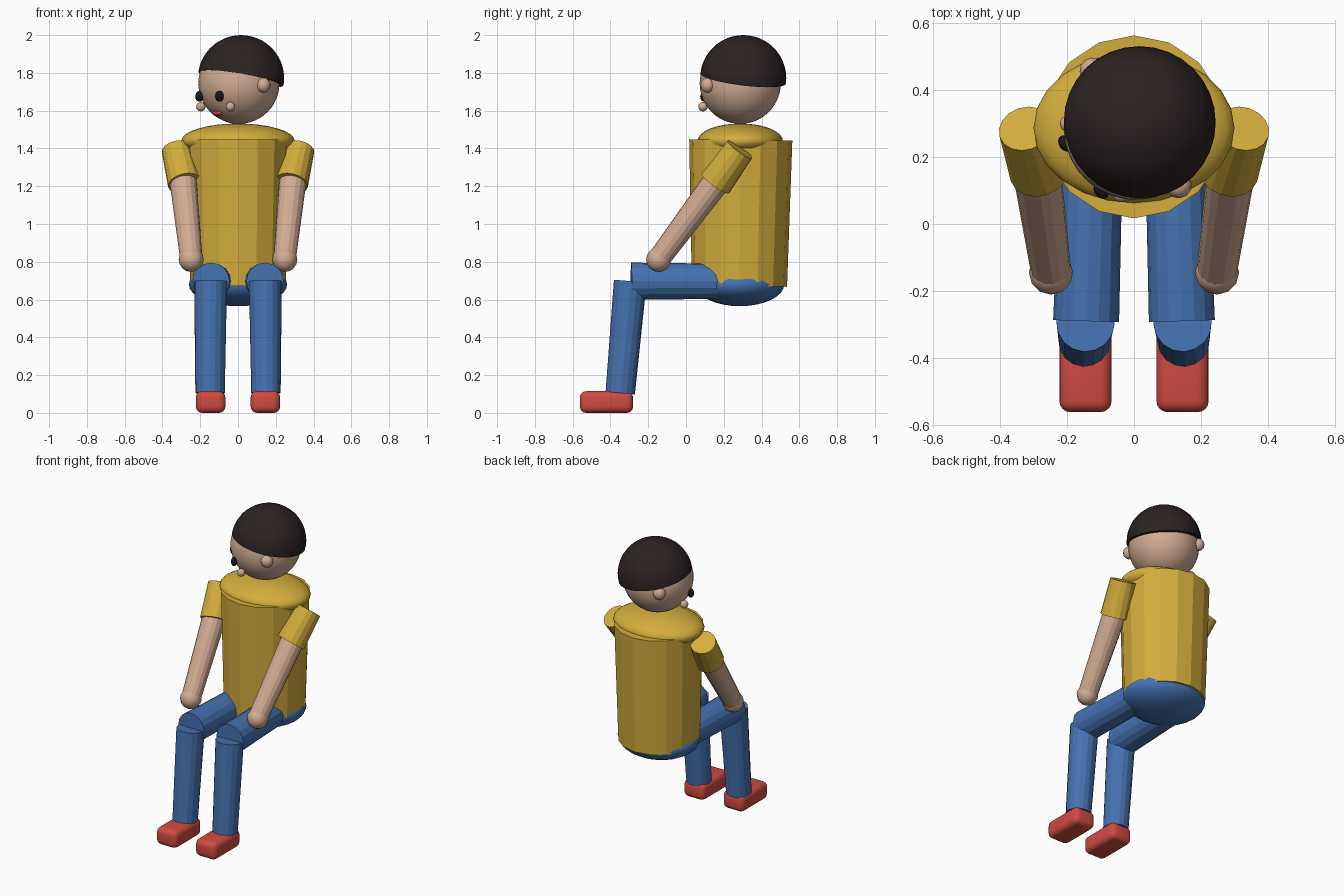
import bpy, bmesh, math
from mathutils import Vector, Matrix

if "Cube" in bpy.data.objects:
    bpy.data.objects.remove(bpy.data.objects["Cube"], do_unlink=True)


def material(name, rgb):
    m = bpy.data.materials.new(name)
    m.use_nodes = True
    m.diffuse_color = (*rgb, 1)
    m.node_tree.nodes["Principled BSDF"].inputs["Base Color"].default_value = (*rgb, 1)
    return m


SKIN = material("skin", (0.64, 0.41, 0.29))
SHIRT = material("yellow_shirt", (0.65, 0.42, 0.045))
JEANS = material("blue_trousers", (0.06, 0.17, 0.44))
SHOE = material("red_shoe", (0.63, 0.07, 0.053))
HAIR = material("dark_hair", (0.026, 0.016, 0.016))
EYE = material("black_eye", (0.009, 0.008, 0.01))
LIP = material("red_mouth", (0.66, 0.05, 0.03))


def finish(name, bm, mat, smooth):
    me = bpy.data.meshes.new(name)
    bm.to_mesh(me)
    bm.free()
    me.materials.append(mat)
    for p in me.polygons:
        p.use_smooth = smooth
    ob = bpy.data.objects.new(name, me)
    bpy.context.collection.objects.link(ob)
    return ob


def ball(name, loc, radii, mat, seg=24, rings=16, frame=Matrix(), smooth=True):
    """Ellipsoid placed in the given frame."""
    bm = bmesh.new()
    m = frame @ Matrix.Translation(loc) @ Matrix.Diagonal((*radii, 1))
    bmesh.ops.create_uvsphere(bm, u_segments=seg, v_segments=rings, radius=1, matrix=m)
    return finish(name, bm, mat, smooth)


def limb(name, a, b, ra, rb, mat, seg=16):
    """Tapered closed cylinder from a (radius ra) to b (radius rb)."""
    a, b = Vector(a), Vector(b)
    d = b - a
    rot = d.to_track_quat('Z', 'Y').to_matrix().to_4x4()
    bm = bmesh.new()
    bmesh.ops.create_cone(bm, cap_ends=True, segments=seg, radius1=ra, radius2=rb,
                          depth=d.length, matrix=Matrix.Translation((a + b) / 2) @ rot)
    return finish(name, bm, mat, False)


# Torso, shoulders and hips
limb("torso", (0, 0.283, 0.67), (0, 0.29, 1.445), 0.252, 0.273, SHIRT)
ball("shoulders", (0, 0.287, 1.44), (0.3, 0.226, 0.092), SHIRT)
ball("hips", (0, 0.285, 0.68), (0.26, 0.235, 0.115), JEANS)

# Arms and legs, once per side
for side, s in (("left", 1), ("right", -1)):
    limb(side + "_sleeve", (s * 0.325, 0.285, 1.395), (s * 0.282, 0.155, 1.215), 0.08, 0.09, SHIRT)
    limb(side + "_forearm", (s * 0.295, 0.195, 1.27), (s * 0.248, -0.14, 0.82), 0.074, 0.06, SKIN)
    ball(side + "_hand", (s * 0.248, -0.145, 0.812), (0.066, 0.066, 0.066), SKIN, 12, 8)
    limb(side + "_thigh", (s * 0.124, 0.285, 0.697), (s * 0.143, -0.29, 0.697), 0.092, 0.0985, JEANS)
    limb(side + "_shin", (s * 0.145, -0.295, 0.697), (s * 0.148, -0.348, 0.105), 0.087, 0.078, JEANS)

    # Rounded shoe
    bm = bmesh.new()
    bmesh.ops.create_cube(bm, size=1, matrix=Matrix.Translation((s * 0.145, -0.421, 0.0575))
                          @ Matrix.Diagonal((0.156, 0.282, 0.115, 1)))
    bmesh.ops.bevel(bm, geom=bm.edges[:], offset=0.034, segments=4, profile=0.5, affect='EDGES')
    finish(side + "_shoe", bm, SHOE, True)

# Head, turned to its right: local x is the head's left, local -y its front
turn = Matrix.Translation((0.005, 0.287, 1.745)) @ Matrix.Rotation(math.atan2(-0.8, 0.6), 4, 'Z')
ball("head", (0, 0, 0), (0.215, 0.215, 0.215), SKIN, 32, 24, turn)
ball("mouth", (0, -0.143, -0.158), (0.04, 0.02, 0.014), LIP, 16, 10, turn)
for side, s in (("left", 1), ("right", -1)):
    ball(side + "_eye", (s * 0.088, -0.195, -0.069), (0.027, 0.02, 0.029), EYE, 16, 10, turn)
    ball(side + "_cheek", (s * 0.131, -0.154, -0.124), (0.025, 0.025, 0.025), SKIN, 12, 8, turn)
    ball(side + "_ear", (s * 0.217, 0, -0.01), (0.036, 0.038, 0.04), SKIN, 12, 8, turn)

# Hair cap, cut by a plane that rises towards the forehead
bm = bmesh.new()
bmesh.ops.create_uvsphere(bm, u_segments=32, v_segments=24, radius=0.228,
                          matrix=Matrix.Translation((0.016, 0.303, 1.772)))
cut = bmesh.ops.bisect_plane(bm, geom=bm.verts[:] + bm.edges[:] + bm.faces[:],
                             plane_co=(0.005, 0.287, 1.773), plane_no=(0.16, 0.12, 0.98),
                             clear_inner=True)
rim = [e for e in cut["geom_cut"] if isinstance(e, bmesh.types.BMEdge)]
bmesh.ops.contextual_create(bm, geom=rim)
hair = finish("hair", bm, HAIR, True)
for p in hair.data.polygons:
    if len(p.vertices) > 4:
        p.use_smooth = False
